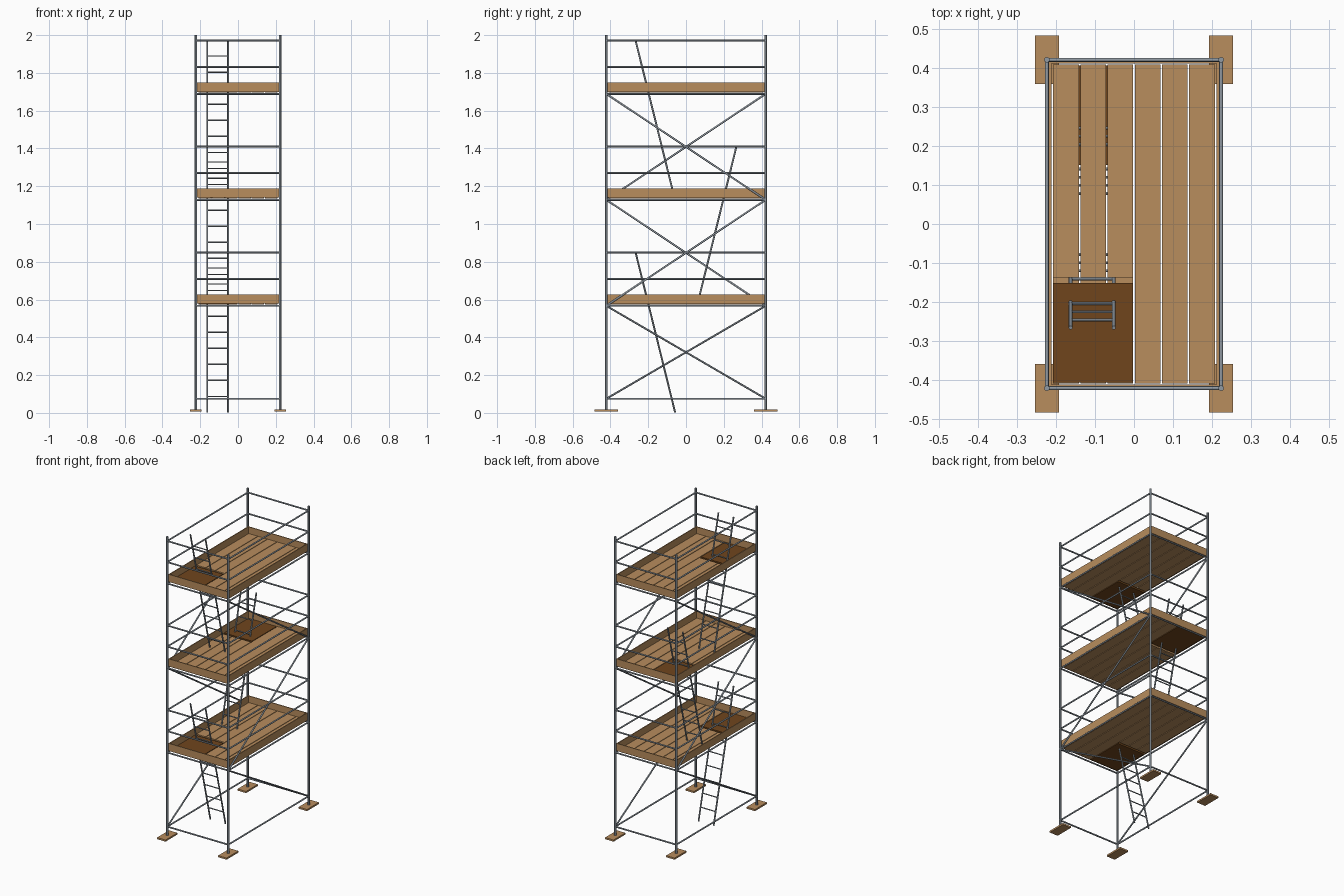
import bpy
from mathutils import Vector

cube = bpy.data.objects.get("Cube")
if cube:
    bpy.data.objects.remove(cube)


def material(name, rgb):
    m = bpy.data.materials.new(name)
    m.use_nodes = True
    m.diffuse_color = (*rgb, 1)
    m.node_tree.nodes["Principled BSDF"].inputs["Base Color"].default_value = (*rgb, 1)
    return m


steel = material("steel grey", (0.28, 0.32, 0.36))
wood = material("plank wood", (0.48, 0.266, 0.11))
dark_wood = material("dark hatch wood", (0.16, 0.06, 0.012))


def box(name, lo, hi, mat):
    """Box between two corners."""
    lo, hi = Vector(lo), Vector(hi)
    bpy.ops.mesh.primitive_cube_add(size=1, location=(lo + hi) / 2)
    ob = bpy.context.object
    ob.name = name
    ob.scale = hi - lo
    bpy.ops.object.transform_apply(location=False, rotation=False, scale=True)
    ob.data.materials.append(mat)


def tube(name, a, b, radius):
    """Steel tube between two points."""
    a, b = Vector(a), Vector(b)
    bpy.ops.mesh.primitive_cylinder_add(vertices=12, radius=radius,
                                        depth=(b - a).length, location=(a + b) / 2)
    ob = bpy.context.object
    ob.name = name
    ob.rotation_euler = (b - a).to_track_quat("Z", "Y").to_euler()
    ob.data.materials.append(steel)
    bpy.ops.object.shade_smooth_by_angle()


X, Y = 0.224, 0.422
RAIL = 0.005
LEVELS = [0.567, 1.128, 1.689]
STEP = LEVELS[1] - LEVELS[0]

# Corner posts on sole boards
for sx in (-1, 1):
    for sy in (-1, 1):
        x, y = sx * X, sy * Y
        tube("corner_post", (x, y, 0.01), (x, y, 2), 0.007)
        box("sole_board", (x - 0.031, y - 0.062, 0.007),
            (x + 0.031, y + 0.062, 0.018), wood)

# Horizontal rails: base, deck ledgers, and two guard rails per deck
heights = [0.075]
for z in LEVELS:
    heights += [z, z + 0.142, z + 0.282]
for z in heights:
    for s in (-1, 1):
        tube("side_rail", (s * X, -Y, z), (s * X, Y, z), RAIL)
        tube("end_rail", (-X, s * Y, z), (X, s * Y, z), RAIL)

# Diagonal braces, alternating direction from bay to bay
for bay, (low, high) in enumerate(zip([0.075] + LEVELS, LEVELS)):
    rising = -1 if bay % 2 == 0 else 1
    for s in (-1, 1):
        d = 1 if s == rising else -1
        tube("diagonal_brace", (s * X, -d * Y, low), (s * X, d * Y, high), RAIL)

# Decks
PITCH, GAP, END = 0.07, 0.004, 0.41
for i, z in enumerate(LEVELS):
    side = -1 if i % 2 == 0 else 1    # end of the deck holding the hatch
    bottom, top = z + 0.006, z + 0.018
    for k in range(6):
        x = (k - 3) * PITCH
        cut = 0.138 if k < 3 else END
        ends = sorted((side * cut, -side * END))
        box("deck_plank", (x + GAP / 2, ends[0], bottom),
            (x + PITCH - GAP / 2, ends[1], top), wood)
    ends = sorted((side * 0.152, side * 0.408))
    box("access_hatch", (-0.208, ends[0], bottom), (-0.003, ends[1], top), dark_wood)

    # Toe boards around the edge
    for s in (-1, 1):
        a, b = sorted((s * 0.212, s * 0.218))
        box("side_toe_board", (a, -0.418, z + 0.011), (b, 0.418, z + 0.061), wood)
        a, b = sorted((s * 0.412, s * 0.418))
        box("end_toe_board", (-0.212, a, z + 0.011), (0.212, b, z + 0.061), wood)

    # Ladder leaning up through the hatch
    base = i * STEP
    left, right = -0.163, -0.052

    def ladder_point(x, h):
        return (x, side * (0.057 + 0.21 * h / 0.85), base + h)

    start = 0.002 if i == 0 else 0.016
    for x in (left, right):
        tube("ladder_stile", ladder_point(x, start), ladder_point(x, 0.849), RAIL)
    for r in range(9):
        h = 0.087 + 0.085 * r
        tube("ladder_rung", ladder_point(left, h), ladder_point(right, h), 0.0035)
